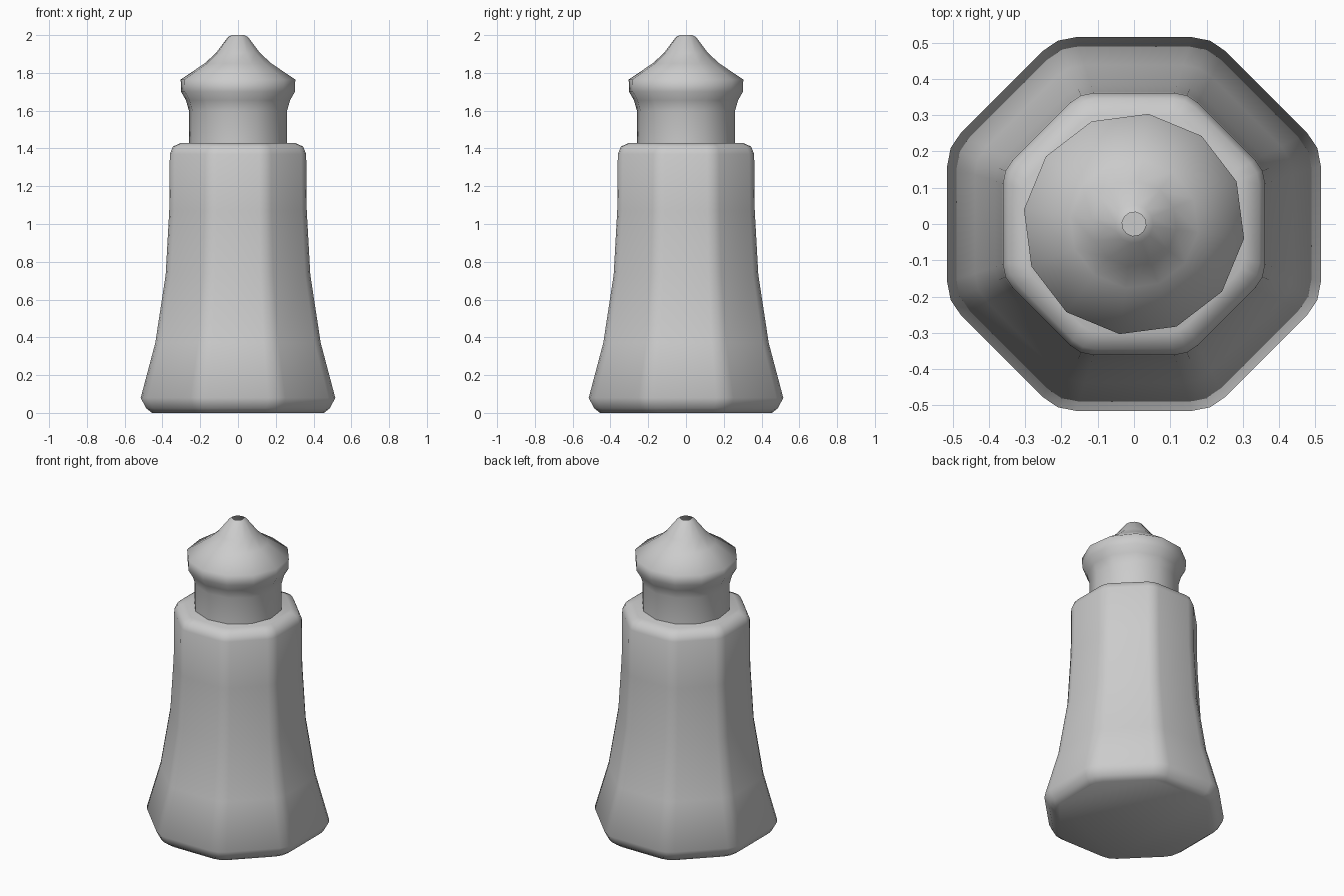
import bpy, bmesh
from math import sin, cos, tan, radians, hypot, atan2

if "Cube" in bpy.data.objects:
    bpy.data.objects.remove(bpy.data.objects["Cube"])


def rounded_octagon():
    # unit-apothem octagon with two-segment rounded corners: (angle, radius)
    half = 0.75 * tan(radians(22.5))
    turn, dist = atan2(half, 1), hypot(half, 1)
    pts = []
    for k in range(8):
        a = radians(45 * k)
        pts += [(a - turn, dist), (a + turn, dist), (a + radians(22.5), 1.062)]
    return pts


def loft(name, section, profile, cap_bottom, cap_top):
    bm = bmesh.new()
    rings = [[bm.verts.new((r * d * cos(a), r * d * sin(a), z)) for a, d in section]
             for r, z in profile]
    n = len(section)
    for lo, hi in zip(rings, rings[1:]):
        for i in range(n):
            j = (i + 1) % n
            bm.faces.new((lo[i], lo[j], hi[j], hi[i]))
    if cap_bottom:
        bm.faces.new(rings[0][::-1])
    if cap_top:
        bm.faces.new(rings[-1])
    mesh = bpy.data.meshes.new(name)
    bm.to_mesh(mesh)
    bm.free()
    ob = bpy.data.objects.new(name, mesh)
    bpy.context.collection.objects.link(ob)
    bpy.ops.object.select_all(action='DESELECT')
    ob.select_set(True)
    bpy.context.view_layer.objects.active = ob
    bpy.ops.object.shade_smooth_by_angle(angle=radians(60))
    return ob


# flared octagonal body
loft("body", rounded_octagon(),
     [(0.455, 0), (0.487, 0.025), (0.515, 0.08), (0.438, 0.37), (0.383, 0.73),
      (0.364, 1.07), (0.361, 1.37), (0.345, 1.41), (0.30, 1.43)], True, True)

# twelve-sided neck with flared rim and pointed, open-tipped lid
twelve = [(radians(-7.5 + 30 * k), 1) for k in range(12)]
loft("neck_and_lid", twelve,
     [(0.262, 1.42), (0.262, 1.60), (0.278, 1.655), (0.304, 1.70), (0.306, 1.765),
      (0.178, 1.85), (0.118, 1.905), (0.053, 1.99), (0.033, 2.0)], False, False)
